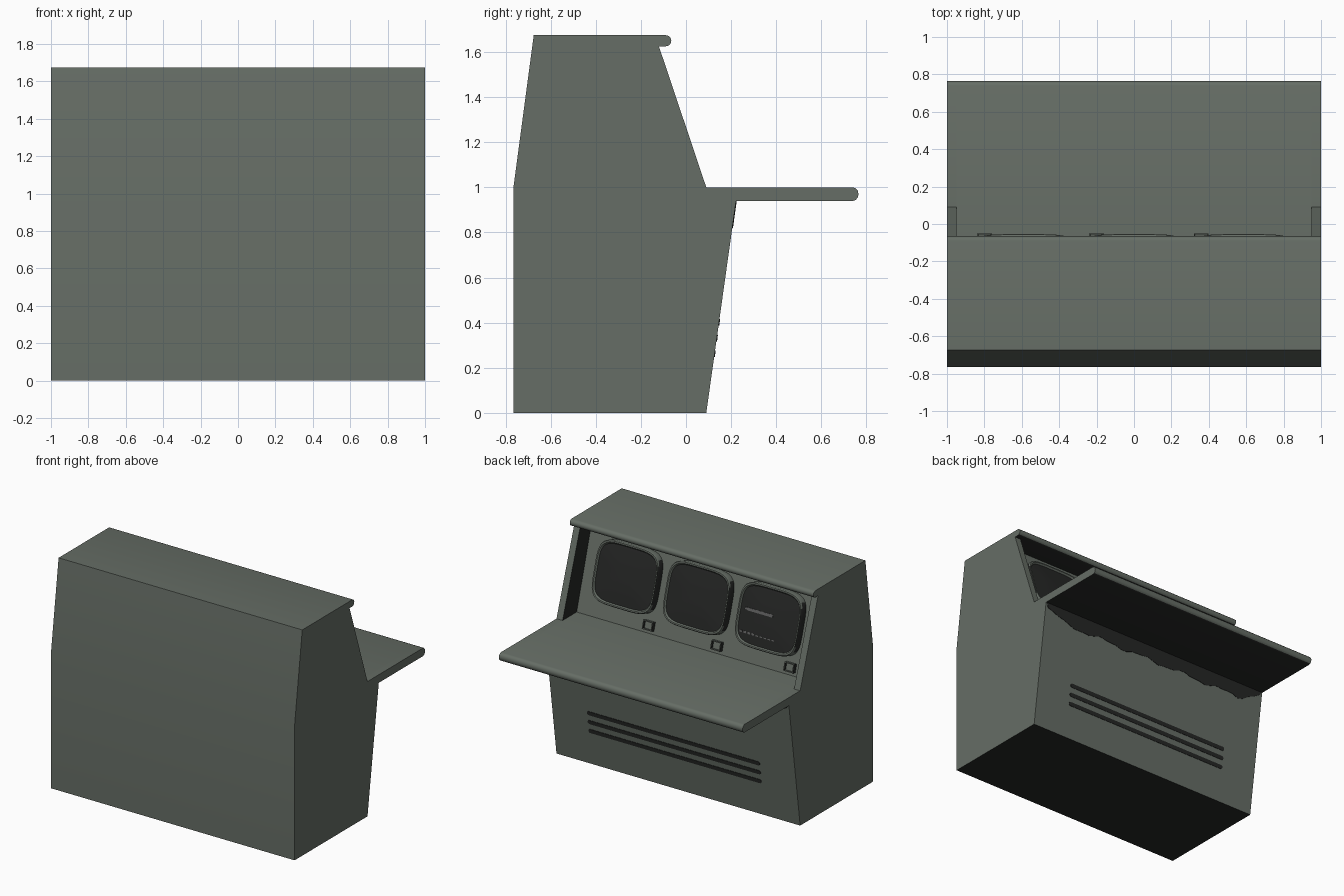
import bpy, bmesh
from math import sin, cos, pi, radians
from mathutils import Matrix, Vector

if "Cube" in bpy.data.objects:
    bpy.data.objects.remove(bpy.data.objects["Cube"])


def material(name, color):
    m = bpy.data.materials.new(name)
    m.use_nodes = True
    m.diffuse_color = (*color, 1)
    m.node_tree.nodes["Principled BSDF"].inputs["Base Color"].default_value = (*color, 1)
    return m


grey = material("grey green paint", (0.133, 0.155, 0.132))
dark = material("near black", (0.019, 0.02, 0.019))
trace = material("screen trace grey", (0.12, 0.12, 0.12))


def finish(name, bm, mats):
    bmesh.ops.recalc_face_normals(bm, faces=bm.faces)
    bm.normal_update()
    if len(mats) > 1:
        # Undersides and the sideways walls inside the cabinet are near black
        for f in bm.faces:
            inner = abs(f.normal.x) > 0.9 and abs(f.calc_center_median().x) < 0.96
            if f.normal.z < -0.9 or inner:
                f.material_index = 1
    mesh = bpy.data.meshes.new(name)
    bm.to_mesh(mesh)
    bm.free()
    ob = bpy.data.objects.new(name, mesh)
    bpy.context.collection.objects.link(ob)
    for m in mats:
        mesh.materials.append(m)
    bpy.ops.object.select_all(action='DESELECT')
    ob.select_set(True)
    bpy.context.view_layer.objects.active = ob
    bpy.ops.object.shade_smooth_by_angle(angle=radians(50))


def extrude(name, points, offset, mats):
    """Solid from a flat outline pushed along an offset."""
    bm = bmesh.new()
    face = bm.faces.new([bm.verts.new(p) for p in points])
    geom = bmesh.ops.extrude_face_region(bm, geom=[face])["geom"]
    bmesh.ops.translate(bm, vec=offset,
                        verts=[v for v in geom if isinstance(v, bmesh.types.BMVert)])
    finish(name, bm, mats)


def prism(name, profile, x0, x1):
    extrude(name, [(x0, y, z) for y, z in profile], (x1 - x0, 0, 0), [grey, dark])


def nose(y, low, high, depth=0.025):
    """Rounded front edge, from its underside to its top."""
    mid, r = (low + high) / 2, (high - low) / 2
    return [(y - depth + depth * cos(a), mid + r * sin(a))
            for a in [-pi / 2 + pi * i / 6 for i in range(7)]]


def on_slope(low, high, x, z):
    """Frame on a sloping wall: sideways, up the wall, outwards."""
    up = (high - low).normalized()
    across = Vector((-1, 0, 0))
    p = low.lerp(high, (z - low.z) / (high.z - low.z))
    m = Matrix((across, up, across.cross(up))).transposed().to_4x4()
    m.translation = (x, p.y, p.z)
    return m


def plate(name, outline, place):
    """Thin near-black plate lying on a wall."""
    extrude(name, [place @ Vector((x, y, -0.002)) for x, y in outline],
            place.to_3x3() @ Vector((0, 0, 0.005)), [dark])


def loft(name, loops, power, count, place, dark_from=99):
    """Stack of rounded-square loops (half width, half height, depth), capped."""
    bm = bmesh.new()
    rings = []
    for w, h, d in loops:
        ring = []
        for i in range(count):
            a = 2 * pi * (i + 0.5) / count
            c, s = cos(a), sin(a)
            x = w * abs(c) ** (2 / power) * (1 if c > 0 else -1)
            y = h * abs(s) ** (2 / power) * (1 if s > 0 else -1)
            ring.append(bm.verts.new(place @ Vector((x, y, d))))
        rings.append(ring)
    for k in range(len(rings) - 1):
        for i in range(count):
            j = (i + 1) % count
            f = bm.faces.new((rings[k][i], rings[k][j], rings[k + 1][j], rings[k + 1][i]))
            f.material_index = int(k >= dark_from)
    cap = bm.faces.new(rings[-1])
    cap.material_index = int(dark_from < 99)
    bm.faces.new(rings[0][::-1])
    finish(name, bm, [grey, dark])


# Cabinet: recessed centre section between two full-profile side panels
wall_low, wall_high = Vector((0, 0.09, 0)), Vector((0, 0.222, 0.94))
panel_low, panel_high = Vector((0, -0.075, 1.0)), Vector((0, -0.26, 1.625))
base = [(-0.765, 0), wall_low.yz, wall_high.yz] + nose(0.765, 0.94, 1.0)
top = nose(-0.065, 1.625, 1.675) + [(-0.675, 1.675), (-0.765, 1.0)]
prism("console_body", base + [panel_low.yz, panel_high.yz] + top, -0.95, 0.95)
for side, x0, x1 in (("left", 0.95, 1), ("right", -1, -0.95)):
    prism(side + "_side_panel", base + [(0.09, 1.0), (-0.12, 1.625)] + top, x0, x1)

# Vent slots with round ends on the lower wall
slot = []
for k in range(16):
    a = pi * (k + 0.5) / 8
    slot.append(((0.695 if cos(a) > 0 else -0.695) + 0.015 * cos(a), 0.015 * sin(a)))
for i in range(3):
    plate("vent_slot_%d" % (i + 1), slot, on_slope(wall_low, wall_high, 0, 0.262 + 0.07 * i))

# Ragged dark stain under the desk
stain = [(-0.99, 0), (0.99, 0)]
for k in range(41):
    x = 0.98 - 0.049 * k
    depth = 0.02 + 0.085 * min(1, (1 - abs(x)) * 5) + 0.012 * sin(17 * x) + 0.006 * sin(41 * x)
    stain.append((x, -depth))
plate("under_desk_stain", stain, on_slope(wall_low, wall_high, 0, 0.939))

# Three monitors, each with a switch below
for i, (x, sx) in enumerate(((-0.59, -0.8), (0, -0.2), (0.585, 0.36))):
    loft("monitor_%d" % (i + 1),
         [(0.255, 0.225, -0.01), (0.255, 0.225, 0.045), (0.25, 0.219, 0.057), (0.241, 0.21, 0.057),
          (0.234, 0.202, 0.045), (0.15, 0.13, 0.052), (0.07, 0.06, 0.055)],
         4.5, 48, on_slope(panel_low, panel_high, x, 1.325), dark_from=4)
    loft("switch_%d" % (i + 1),
         [(0.04, 0.032, -0.01), (0.04, 0.032, 0.032), (0.033, 0.025, 0.032), (0.033, 0.025, 0.012)],
         60, 4, on_slope(panel_low, panel_high, sx, 1.053))

# Thin traces on one monitor
bm = bmesh.new()
marks = [(-0.08, 0.03, 0.23, 0.02, 0.055)]
marks += [(-0.2 + 0.033 * k, -0.13, 0.02, 0.014, 0.049) for k in range(9)]
for mx, my, width, height, depth in marks:
    m = on_slope(panel_low, panel_high, -0.59, 1.325) @ Matrix.Translation((mx, my, depth))
    bmesh.ops.create_cube(bm, size=1, matrix=m @ Matrix.Diagonal((width, height, 0.006, 1)))
finish("screen_traces", bm, [trace])
